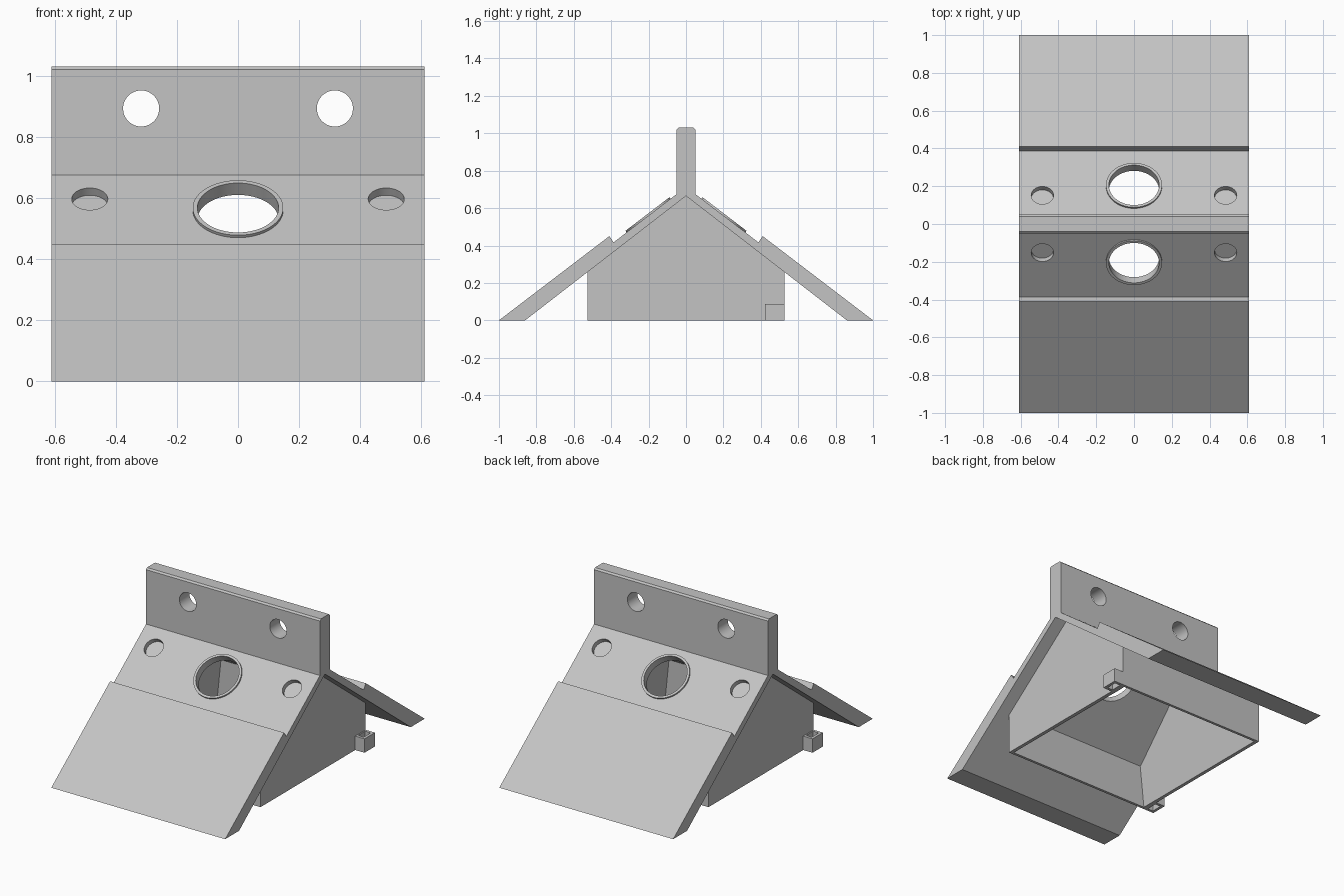
import bpy, bmesh, math
from mathutils import Matrix

cube = bpy.data.objects.get("Cube")
if cube:
    bpy.data.objects.remove(cube, do_unlink=True)

grey = bpy.data.materials.new("light grey plastic")
grey.use_nodes = True
grey.diffuse_color = (0.55, 0.55, 0.55, 1)
bsdf = next(n for n in grey.node_tree.nodes if n.type == 'BSDF_PRINCIPLED')
bsdf.inputs["Base Color"].default_value = grey.diffuse_color

SLOPE = math.atan(0.765)
RUN = 0.61            # half length of the roof along x


def add_object(name, bm):
    bmesh.ops.recalc_face_normals(bm, faces=bm.faces)
    mesh = bpy.data.meshes.new(name)
    bm.to_mesh(mesh)
    bm.free()
    mesh.materials.append(grey)
    ob = bpy.data.objects.new(name, mesh)
    bpy.context.collection.objects.link(ob)
    return ob


def prism(name, profile, half):
    """Extrude a (y, z) profile along x; half(z) gives the half width at each height."""
    bm = bmesh.new()
    ends = [[bm.verts.new((s * half(z), y, z)) for y, z in profile] for s in (-1, 1)]
    n = len(profile)
    for end in ends:
        bm.faces.new(end)
    for i in range(n):
        j = (i + 1) % n
        bm.faces.new((ends[0][i], ends[0][j], ends[1][j], ends[1][i]))
    return add_object(name, bm)


def cylinder(name, radius, low, high, matrix):
    bm = bmesh.new()
    shift = Matrix.Translation((0, 0, (low + high) / 2))
    bmesh.ops.create_cone(bm, cap_ends=True, segments=64, radius1=radius,
                          radius2=radius, depth=high - low, matrix=matrix @ shift)
    return add_object(name, bm)


def box(name, x0, x1, y0, y1, z0, z1):
    bm = bmesh.new()
    m = Matrix.Translation(((x0 + x1) / 2, (y0 + y1) / 2, (z0 + z1) / 2))
    bmesh.ops.create_cube(bm, size=1, matrix=m @ Matrix.Diagonal((x1 - x0, y1 - y0, z1 - z0, 1)))
    return add_object(name, bm)


def cut(ob, cutters):
    for c in cutters:
        mod = ob.modifiers.new("cut", 'BOOLEAN')
        mod.operation, mod.solver, mod.object = 'DIFFERENCE', 'EXACT', c
    bpy.context.view_layer.update()
    result = bpy.data.meshes.new_from_object(ob.evaluated_get(bpy.context.evaluated_depsgraph_get()))
    ob.modifiers.clear()
    ob.data = result
    for c in cutters:
        bpy.data.objects.remove(c, do_unlink=True)


def on_slope(x, y, side):
    """Frame on the upper roof face, z along the outward normal; side -1 is front."""
    z = 0.675 - 0.765 * (y - 0.05)
    return Matrix.Translation((x, side * y, z)) @ Matrix.Rotation(-side * SLOPE, 4, 'X')


# Roof with stepped slopes and upright hanging fin
half_profile = [(0.86, 0), (1, 0), (0.41, 0.45), (0.387, 0.417),
                (0.05, 0.675), (0.05, 1.02), (0.04, 1.03)]
roof = prism("roof", [(0, 0.665)] + half_profile + [(-y, z) for y, z in reversed(half_profile)],
             lambda z: RUN)

# Fin holes, blind recesses and entrance holes
cutters = [cylinder("fin_hole", 0.059, -0.2, 0.2,
                    Matrix.Translation((s * 0.317, 0, 0.893)) @ Matrix.Rotation(math.pi / 2, 4, 'X'))
           for s in (-1, 1)]
rings = []
for side, label in ((-1, "front"), (1, "back")):
    for s in (-1, 1):
        cutters.append(cylinder("recess", 0.059, -0.03, 0.1, on_slope(s * 0.485, 0.152, side)))
    frame = on_slope(0, 0.2, side)
    cutters.append(cylinder("entrance", 0.133, -0.1, 0.1, frame))
    ring = cylinder(label + "_entrance_ring", 0.148, -0.01, 0.01, frame)
    cut(ring, [cylinder("bore", 0.133, -0.1, 0.1, frame)])
    rings.append(ring)
cut(roof, cutters)

# Hollow body: vertical walls, gables thickening toward the ridge
W = 0.527


def house(w, lift, floor):
    eave = 0.665 - w * 0.773 + lift
    return [(-w, floor), (w, floor), (w, eave), (0, 0.665 + lift), (-w, eave)]


body = prism("body", house(W, 0.002, 0), lambda z: W)
cavity = prism("cavity", house(W - 0.017, 0.02, -0.05),
               lambda z: 0.51 - 0.11 * max(z, 0) / 0.665 * (0.5 + 0.5 * min(1, max(z, 0) / 0.6)))
cut(body, [cavity])

# Latch loops on opposite corners, open from top to bottom
for s, label in ((1, "left"), (-1, "right")):
    xs = sorted((s * (W - 0.005), s * 0.592))
    ys = sorted((s * 0.422, s * W))
    loop = box(label + "_latch_loop", *xs, *ys, 0, 0.088)
    xs = sorted((s * (W + 0.008), s * 0.574))
    ys = sorted((s * 0.44, s * (W - 0.018)))
    cut(loop, [box("slot", *xs, *ys, -0.1, 0.2)])

# Smooth round walls, keep hard edges
bpy.ops.object.select_all(action='DESELECT')
for ob in [roof] + rings:
    ob.select_set(True)
bpy.context.view_layer.objects.active = roof
bpy.ops.object.shade_smooth_by_angle(angle=math.radians(25))
